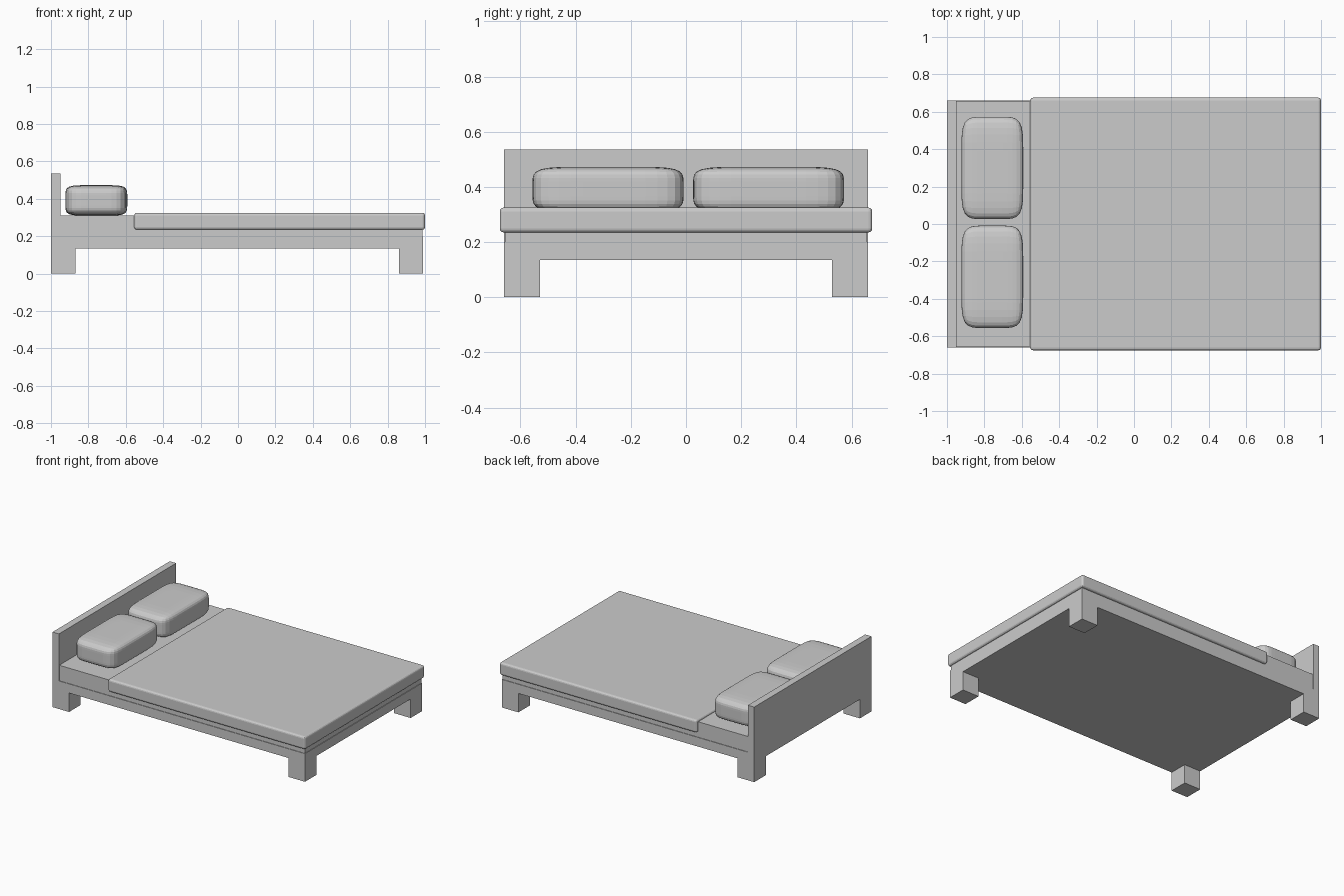
import bpy, bmesh

if "Cube" in bpy.data.objects:
    bpy.data.objects.remove(bpy.data.objects["Cube"])


def finish(name, bm):
    """Turn a bmesh into a named object with outward normals."""
    bmesh.ops.recalc_face_normals(bm, faces=bm.faces)
    mesh = bpy.data.meshes.new(name)
    bm.to_mesh(mesh)
    bm.free()
    obj = bpy.data.objects.new(name, mesh)
    bpy.context.collection.objects.link(obj)
    return obj


def box(name, lo, hi, cuts=0):
    """Axis-aligned box between two corners, optionally cut into a grid."""
    bm = bmesh.new()
    bmesh.ops.create_cube(bm, size=1)
    if cuts:
        bmesh.ops.subdivide_edges(bm, edges=bm.edges[:], cuts=cuts, use_grid_fill=True)
    for v in bm.verts:
        for i in range(3):
            v.co[i] = lo[i] + (v.co[i] + 0.5) * (hi[i] - lo[i])
    return finish(name, bm)


# Frame: slab whose underside corners are extruded down into four legs
X0, X1, Y, LEG = -1.0, 0.99, 0.66, 0.13
Z_LEG, Z_FRAME = 0.135, 0.20
bm = bmesh.new()
xs = (X0, X0 + LEG, X1 - LEG, X1)
ys = (-Y, -Y + LEG, Y - LEG, Y)
grid = [[bm.verts.new((x, y, Z_LEG)) for y in ys] for x in xs]
cells = {(i, j): bm.faces.new((grid[i][j], grid[i + 1][j], grid[i + 1][j + 1], grid[i][j + 1]))
         for i in range(3) for j in range(3)}
corners = [cells[i, j] for i in (0, 2) for j in (0, 2)]
slab = bmesh.ops.extrude_face_region(bm, geom=list(cells.values()), use_keep_orig=True)
for v in slab["geom"]:
    if isinstance(v, bmesh.types.BMVert):
        v.co.z = Z_FRAME
for face in corners:
    leg = bmesh.ops.extrude_discrete_faces(bm, faces=[face])["faces"][0]
    for v in leg.verts:
        v.co.z = 0
finish("bed_frame", bm)

# Headboard and mattress
box("headboard", (X0, -Y, Z_FRAME), (-0.95, Y, 0.535))
box("mattress", (-0.95, -0.656, Z_FRAME), (0.986, 0.656, 0.31))

# Blanket: softly bevelled slab wrapped over the mattress
blanket = box("blanket", (-0.555, -0.675, 0.235), (1.0, 0.675, 0.325))
bevel = blanket.modifiers.new("soft_edges", "BEVEL")
bevel.width = 0.014
bevel.segments = 3

# Pillows: gridded boxes rounded by subdivision
for side, y0 in (("right", -0.556), ("left", 0.026)):
    pillow = box("pillow_" + side, (-0.923, y0, 0.31), (-0.592, y0 + 0.547, 0.473), cuts=2)
    sub = pillow.modifiers.new("rounding", "SUBSURF")
    sub.levels = sub.render_levels = 2
